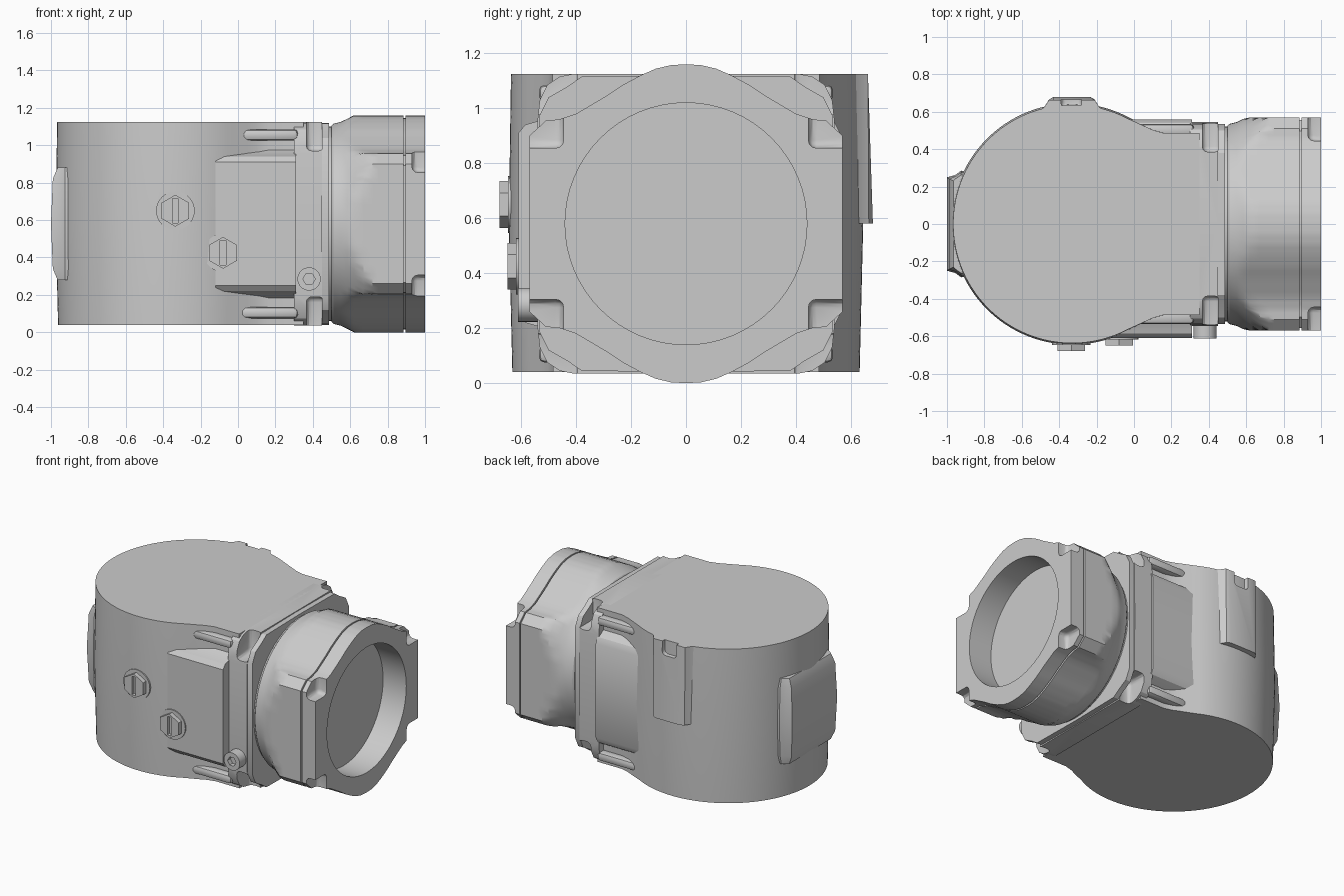
import bpy, bmesh, math
from mathutils import Vector

if "Cube" in bpy.data.objects:
    bpy.data.objects.remove(bpy.data.objects["Cube"])

ZC = 0.58  # height of the outlet axis


def finish(name, bm, smooth=30):
    bmesh.ops.recalc_face_normals(bm, faces=bm.faces)
    me = bpy.data.meshes.new(name)
    bm.to_mesh(me)
    bm.free()
    ob = bpy.data.objects.new(name, me)
    bpy.context.collection.objects.link(ob)
    shade(ob, smooth)
    return ob


def activate(ob):
    bpy.ops.object.select_all(action='DESELECT')
    ob.select_set(True)
    bpy.context.view_layer.objects.active = ob


def shade(ob, angle=30):
    activate(ob)
    bpy.ops.object.shade_smooth_by_angle(angle=math.radians(angle))


def loft(name, rings):
    """Closed skin through rings of 3D points, capped at both ends."""
    bm = bmesh.new()
    vs = [[bm.verts.new(p) for p in r] for r in rings]
    n = len(rings[0])
    for a, b in zip(vs, vs[1:]):
        for i in range(n):
            j = (i + 1) % n
            bm.faces.new((a[i], a[j], b[j], b[i]))
    bm.faces.new(vs[0])
    bm.faces.new(vs[-1])
    return finish(name, bm)


def prism_x(name, yz, x0, x1):
    return loft(name, [[(x, y, ZC + z) for y, z in yz] for x in (x0, x1)])


def rod_y(name, x, z, r, y0, y1, n=32, turn=0.0):
    ang = [2 * math.pi * i / n + turn for i in range(n)]
    return loft(name, [[(x + r * math.cos(a), y, z + r * math.sin(a)) for a in ang] for y in (y0, y1)])


def box(name, lo, hi, bevel=0.0, segs=3):
    bm = bmesh.new()
    bmesh.ops.create_cube(bm, size=1)
    for v in bm.verts:
        v.co = Vector([(l + h) / 2 + c * (h - l) for l, h, c in zip(lo, hi, v.co)])
    if bevel:
        bmesh.ops.bevel(bm, geom=bm.edges[:], offset=bevel, segments=segs, affect='EDGES', profile=0.5)
    return finish(name, bm)


def cut(ob, cutters):
    for c in cutters:
        m = ob.modifiers.new('cut', 'BOOLEAN')
        m.object, m.operation, m.solver = c, 'DIFFERENCE', 'EXACT'
        # the cut must come before the shading modifier, if there is one
        activate(ob)
        bpy.ops.object.modifier_apply(modifier=m.name)
        bpy.data.objects.remove(c)
    shade(ob)


def mirror4(q):
    """Quarter outline from +y axis to +z axis -> full closed outline."""
    half = q + [(-y, z) for y, z in reversed(q[:-1])]
    return half + [(y, -z) for y, z in reversed(half[1:-1])]


# drum body: round plan blending into a straight neck, slight draft both ways
arc = [math.radians(62 + 236 * i / 80) for i in range(81)]
side = [(0.05, 0.53), (0.10, 0.507), (0.16, 0.49), (0.35, 0.49)]


def body_ring(z, d):
    r = 0.645 - d
    pts = [(-0.33 + r * math.cos(a), r * math.sin(a)) for a in arc]
    pts += [(x, -y + d * .5) for x, y in side] + [(x, y - d * .5) for x, y in reversed(side)]
    return [(x, y, z) for x, y in pts]


loft('drum_body', [body_ring(0.04, 0.013), body_ring(ZC, 0), body_ring(1.125, 0.008)])

# thicker block on the front and back of the neck
block = [(-0.61, 0.33), (-0.585, 0.36), (-0.50, 0.385), (-0.45, 0.42), (0.45, 0.42),
         (0.49, 0.40), (0.54, 0.37), (0.56, 0.33)]
block += [(y, -z) for y, z in reversed(block)]
prism_x('neck_block', block, -0.12, 0.31)
# low ribs above and below the block
for s in (-1, 1):
    for k in (-1, 1):
        z = ZC + k * 0.475
        box('neck_rib', (0.0, s * 0.50 - 0.035, z - 0.03), (0.32, s * 0.50 + 0.035, z + 0.03), 0.02, 2)

# flange with rounded corners and four bolt pockets
fl = mirror4([(0.545, 0), (0.54, 0.38), (0.532, 0.45), (0.505, 0.505), (0.46, 0.535), (0.41, 0.545), (0, 0.545)])
flange = prism_x('flange', fl, 0.30, 0.45)
pockets = []
for s in (-1, 1):
    for k in (-1, 1):
        y, z = sorted((s * 0.385, s * 0.7)), sorted((ZC + k * 0.39, ZC + k * 0.7))
        pockets.append(box('pocket', (0.365, y[0], z[0]), (0.46, y[1], z[1]), 0.03))
cut(flange, pockets)
fp = mirror4([(0.535, 0), (0.535, 0.39), (0.50, 0.46), (0.43, 0.50), (0.38, 0.535), (0, 0.54)])
prism_x('flange_plate', fp, 0.449, 0.487)

# outlet cap: squared outline limited by a turned profile
quarter = [(0.57, 0), (0.57, 0.32), (0.51, 0.375), (0.46, 0.38), (0.40, 0.40), (0.29, 0.465),
           (0.23, 0.505), (0.165, 0.54), (0.11, 0.564), (0.055, 0.577), (0, 0.58)]
dense = []
for (y0, z0), (y1, z1) in zip(quarter, quarter[1:]):
    n = 12 if y0 == y1 else 3
    dense += [(y0 + (y1 - y0) * i / n, z0 + (z1 - z0) * i / n) for i in range(n)]
outline = mirror4(dense + [quarter[-1]])


def cap_ring(x, limit, inset=0.0):
    ring = []
    for y, z in outline:
        d = math.hypot(y, z)
        f = (min(d, limit) - inset) / d
        ring.append((x, y * f, ZC + z * f))
    return ring


cap = loft('outlet_cap', [cap_ring(x, r) for x, r in (
    (0.50, 0.525), (0.51, 0.535), (0.55, 0.545), (0.585, 0.562), (0.62, 0.585),
    (0.67, 0.62), (0.72, 0.655), (0.75, 0.70), (0.886, 0.70))])
plate = loft('outlet_plate', [cap_ring(0.896, 0.7), cap_ring(1.0, 0.7)])


def disc_x(name, r, x0, x1, n=64):
    pts = [(r * math.cos(2 * math.pi * i / n), r * math.sin(2 * math.pi * i / n)) for i in range(n)]
    return prism_x(name, pts, x0, x1)


# bore and corner notches in the outlet
cut(cap, [disc_x('bore', 0.44, 0.82, 1.1)])
notches = [disc_x('bore', 0.44, 0.8, 1.1)]
for s in (-1, 1):
    for k in (-1, 1):
        y, z = sorted((s * 0.445, s * 0.7)), sorted((ZC + k * 0.275, ZC + k * 0.6))
        notches.append(box('notch', (0.93, y[0], z[0]), (1.1, y[1], z[1]), 0.03))
cut(plate, notches)
groove = loft('groove_ring', [cap_ring(0.88, 0.7, 0.015), cap_ring(0.90, 0.7, 0.015)])
cut(groove, [disc_x('bore', 0.44, 0.8, 1.1)])
disc_x('neck_ring', 0.52, 0.47, 0.52)

# raised pad on the round end
def pad_ring(z, x, w):
    pts = [(-0.80, -0.27), (-0.925, -0.285), (-0.955, -0.262), (x, -0.25)]
    pts = [(px, py * w) for px, py in pts]
    return [(px, py, z) for px, py in pts + [(a, -b) for a, b in reversed(pts)]]


loft('end_pad', [pad_ring(0.28, -0.965, 0.92), pad_ring(0.34, -0.99, 0.97), pad_ring(ZC, -1.0, 1),
                 pad_ring(0.82, -0.99, 0.97), pad_ring(0.88, -0.965, 0.92)])

# boss on the back with a slot at its top
def boss_ring(z, y):
    pts = [(-0.53, 0.58), (-0.48, 0.625), (-0.455, 0.665), (-0.43, y), (-0.235, y), (-0.21, 0.665),
           (-0.185, 0.625), (-0.13, 0.58)]
    return [(px, min(py, y), z) for px, py in pts]


boss = loft('back_boss', [boss_ring(0.58, 0.68), boss_ring(1.125, 0.662)])
cut(boss, [box('slot', (-0.39, 0.62, 1.03), (-0.28, 0.8, 1.3), 0.025)])

# slotted hex plugs on the front
for x, z, y in ((-0.335, 0.65, -0.645), (-0.08, 0.425, -0.615)):
    rod_y('plug_seat', x, z, 0.103, -0.5, y - 0.003)
    head = rod_y('plug_head', x, z, 0.085, -0.5, y - 0.034, 6, math.pi / 6)
    cut(head, [box('slot', (x - 0.015, -0.8, z - 0.065), (x + 0.015, y - 0.01, z + 0.065))])

# socket bolt on the flange
bolt = rod_y('flange_bolt', 0.38, 0.285, 0.062, -0.45, -0.612)
cut(bolt, [rod_y('socket', 0.38, 0.285, 0.033, -0.58, -0.8, 6)])
